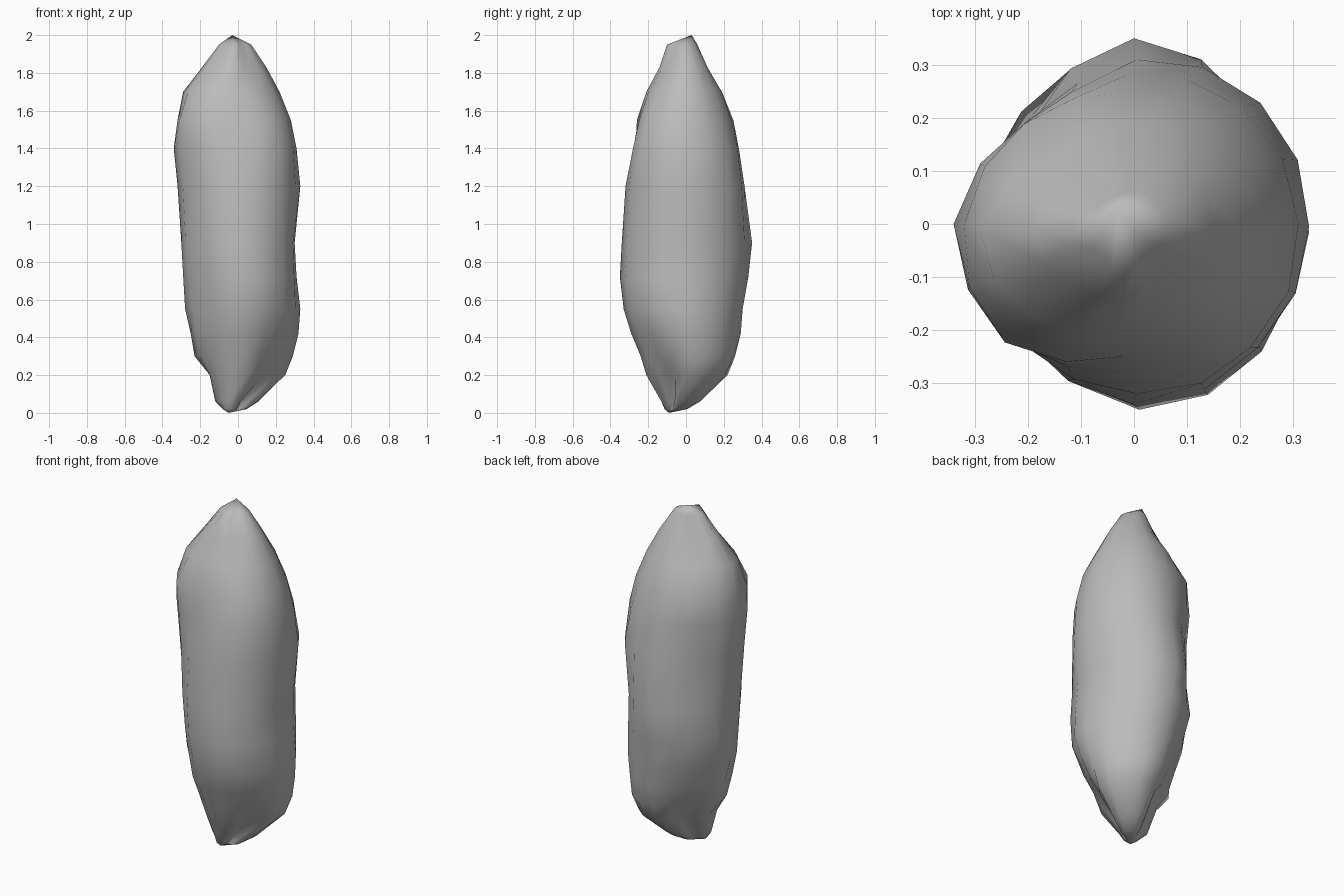
import bpy
import bmesh
import math
from mathutils import Vector

default_cube = bpy.data.objects.get("Cube")
if default_cube:
    bpy.data.objects.remove(default_cube, do_unlink=True)

SIDES = 16
HEIGHTS = [.02, .06, .2, .3, .42, .55, .72, .9, 1.2, 1.4, 1.55, 1.7, 1.83, 1.95]
BOTTOM_TIP = Vector((-.05, -.09, 0))
TOP_TIP = Vector((-.03, .03, 2))

# Outline reach in each compass direction, in hundredths, one value per height
OUTLINES = {
    "left":        [4, 10, 25, 29, 32, 33, 31, 30, 33, 31, 28, 22, 15, 7],
    "left_back":   [2, 10, 25, 29, 30, 31, 31, 31, 33, 30, 26, 20, 13, 6],
    "back":        [0, 6, 22, 26, 29, 30, 33, 35, 31, 28, 25, 19, 11, 6],
    "right_back":  [1, 3, 9, 16, 21, 26, 30, 28, 27, 28, 28, 20, 12, 7],
    "right":       [8, 12, 15, 23, 25, 28, 29, 30, 32, 34, 32, 29, 19, 10],
    "right_front": [12, 13, 18, 21, 25, 27, 29, 30, 31, 32, 33, 26, 16, 8],
    "front":       [11, 13, 21, 24, 29, 33, 35, 34, 32, 28, 25, 21, 14, 10],
    "left_front":  [3, 5, 15, 22, 28, 33, 34, 33, 33, 32, 28, 20, 11, 5],
}


def periodic_spline(values, position):
    """Smoothly interpolate a closed loop of values."""
    index = math.floor(position)
    t = position - index
    a, b, c, d = (values[(index + k) % len(values)] for k in (-1, 0, 1, 2))
    tangent_b, tangent_c = (c - a) / 2, (d - b) / 2
    blend = t * t * (3 - 2 * t)
    return (b + (c - b) * blend + tangent_b * t * (1 - t) ** 2
            - tangent_c * t * t * (1 - t))


def ring_points(row, height):
    """Cross-section around the local centre of the leaning body."""
    reach = [outline[row] / 100 for outline in OUTLINES.values()]
    east, _, north, _, west, _, south, _ = reach
    centre = Vector(((east - west) / 2, (north - south) / 2, height))
    radii = []
    for k, distance in enumerate(reach):
        angle = math.tau * k / len(reach)
        direction = Vector((math.cos(angle), math.sin(angle), 0))
        radii.append(max(distance - centre.dot(direction), .02))
    for side in range(SIDES):
        angle = math.tau * side / SIDES
        radius = periodic_spline(radii, side * len(reach) / SIDES)
        yield centre + radius * Vector((math.cos(angle), math.sin(angle), 0))


# Stone material
stone = bpy.data.materials.new("stone_grey")
stone.use_nodes = True
colour = (.5, .5, .5, 1)
stone.diffuse_color = colour
stone.node_tree.nodes["Principled BSDF"].inputs["Base Color"].default_value = colour

# Stacked rings closed by an off-centre tip at each end
bm = bmesh.new()
rings = [[bm.verts.new(p) for p in ring_points(row, z)]
         for row, z in enumerate(HEIGHTS)]
bottom = bm.verts.new(BOTTOM_TIP)
top = bm.verts.new(TOP_TIP)
for i in range(SIDES):
    j = (i + 1) % SIDES
    for lower, upper in zip(rings, rings[1:]):
        bm.faces.new((lower[i], lower[j], upper[j], upper[i]))
    bm.faces.new((bottom, rings[0][j], rings[0][i]))
    bm.faces.new((rings[-1][i], rings[-1][j], top))
for face in bm.faces:
    face.smooth = True
bmesh.ops.recalc_face_normals(bm, faces=bm.faces)

mesh = bpy.data.meshes.new("rock")
bm.to_mesh(mesh)
bm.free()
mesh.materials.append(stone)
rock = bpy.data.objects.new("rock", mesh)
bpy.context.collection.objects.link(rock)
